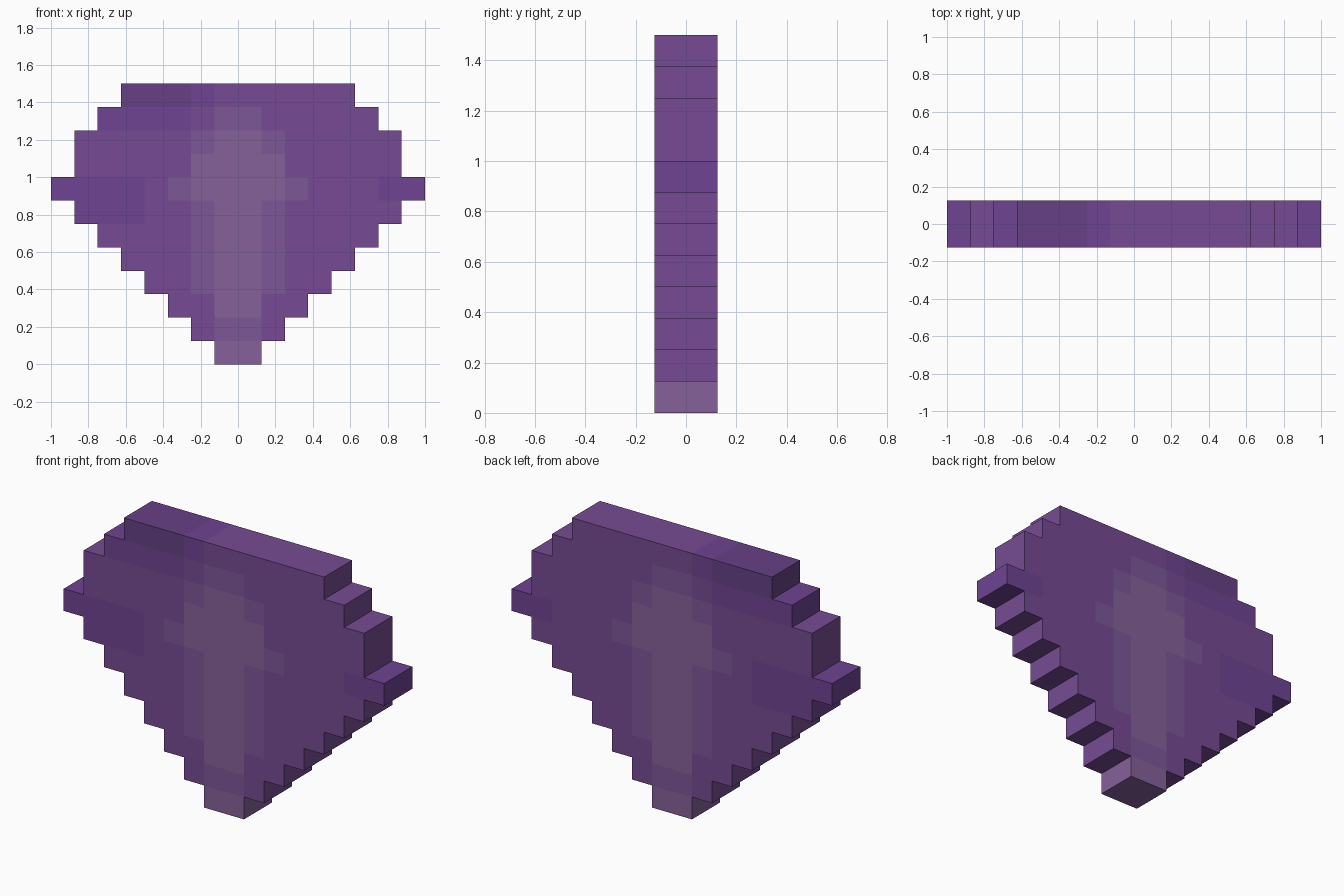
import bpy, bmesh, math

if "Cube" in bpy.data.objects:
    bpy.data.objects.remove(bpy.data.objects["Cube"])

S = 0.125                                            # cell size
HALF = [1, 2, 3, 4, 5, 6, 7, 8, 7, 7, 6, 5]          # outline half widths, bottom up
HALO = [1, 1, 1, 2, 2, 2, 2, 3, 2, 2, 1, 1]          # paler middle
CORE = [1, 0, 1, 1, 1, 1, 1, 2, 2, 1, 0, 0]          # palest middle


def material(name, hex_colour):
    rgb = [int(hex_colour[i:i + 2], 16) / 255 for i in (0, 2, 4)]
    m = bpy.data.materials.new(name)
    m.diffuse_color = [((c + 0.055) / 1.055) ** 2.4 for c in rgb] + [1]
    m.use_nodes = True
    m.node_tree.nodes["Principled BSDF"].inputs["Base Color"].default_value = m.diffuse_color
    return m


def shade(col, row):
    """Material index of one cell."""
    if -CORE[row] <= col < CORE[row]:
        return 2
    if -HALO[row] <= col < HALO[row]:
        return 0 if row == 11 else 1
    if row == 11 and col < -1:
        return 4 if col < -2 else 3
    if col < -2 and row == 10 or col < -4 and row in (6, 7) or col > 5 and row == 7:
        return 3
    return 0


# Front sheet of square cells
bm = bmesh.new()
for row, half in enumerate(HALF):
    for col in range(-half, half):
        bm.faces.new([bm.verts.new(((col + i) * S, -S, (row + j) * S))
                      for i, j in ((0, 0), (1, 0), (1, 1), (0, 1))])
bmesh.ops.remove_doubles(bm, verts=bm.verts, dist=0.001)

# Thicken to a closed slab
ext = bmesh.ops.extrude_face_region(bm, geom=bm.faces[:], use_keep_orig=True)
back = [v for v in ext["geom"] if isinstance(v, bmesh.types.BMVert)]
bmesh.ops.translate(bm, verts=back, vec=(0, 2 * S, 0))
bmesh.ops.recalc_face_normals(bm, faces=bm.faces)

# Colour every face from the cell behind it
for f in bm.faces:
    p = f.calc_center_median() - f.normal * S / 2
    f.material_index = shade(math.floor(p.x / S), math.floor(p.z / S))

mesh = bpy.data.meshes.new("gem_slab")
bm.to_mesh(mesh)
bm.free()
for name, colour in (("purple", "764b93"), ("pale_purple", "7d5799"), ("palest_purple", "86619b"),
                     ("deep_purple", "6e4391"), ("dark_purple", "674086")):
    mesh.materials.append(material(name, colour))
bpy.context.collection.objects.link(bpy.data.objects.new("gem_slab", mesh))
